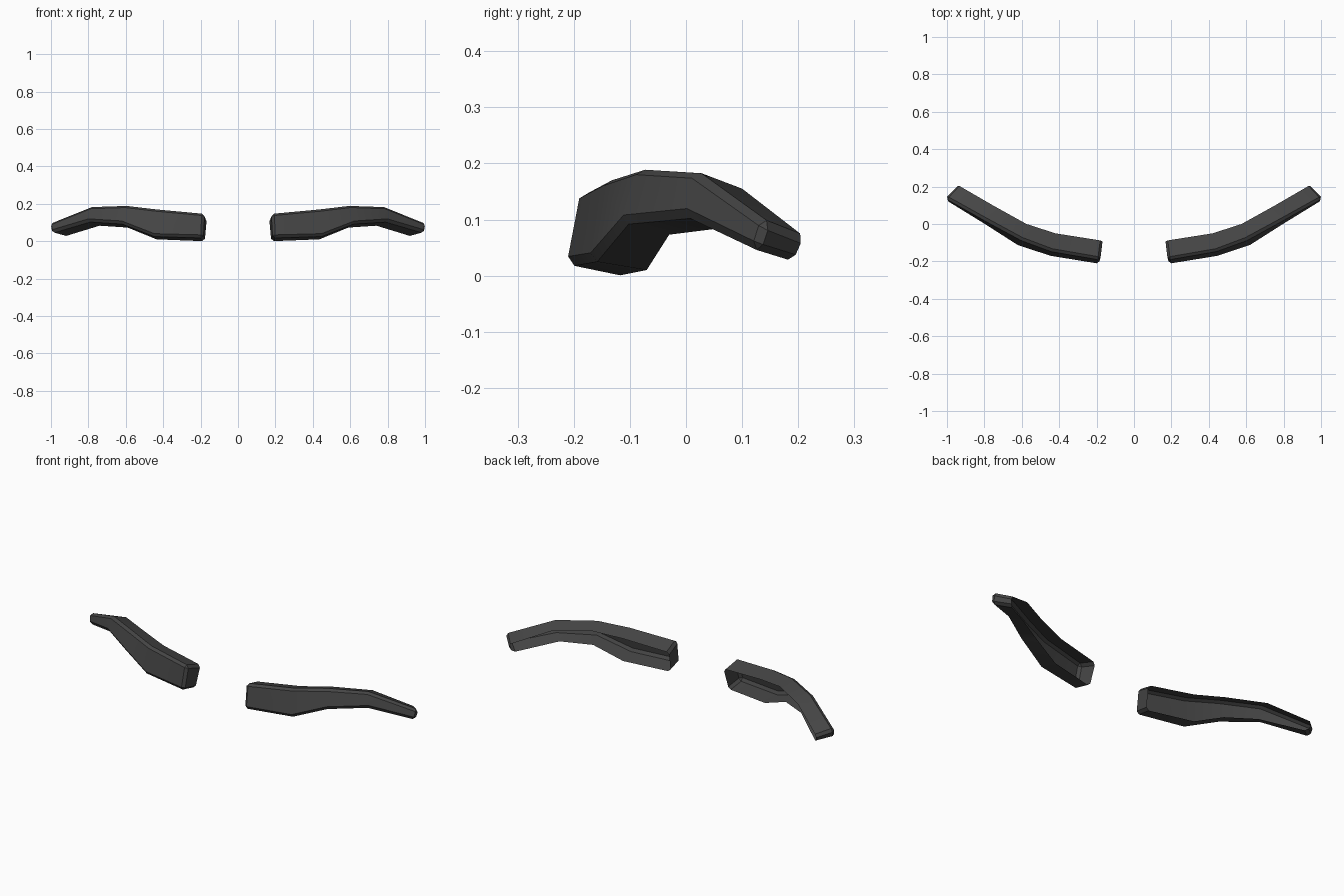
import bpy, bmesh, math

if "Cube" in bpy.data.objects:
    bpy.data.objects.remove(bpy.data.objects["Cube"])

# Cross-sections from the inner end to the outer tip:
# back top, front top, front bottom, back bottom (the back stays open)
SECTIONS = [
    [(.167, -.09, .12), (.180, -.190, .150), (.186, -.215, .02), (.178, -.12, .00)],
    [(.42, -.05, .145), (.44, -.145, .174), (.45, -.172, .027), (.435, -.07, .01)],
    [(.575, .00, .165), (.60, -.085, .193), (.625, -.115, .095), (.59, -.03, .073)],
    [(.755, .10, .155), (.785, .015, .187), (.80, -.002, .106), (.74, .05, .083)],
    [(.945, .21, .07), (1.01, .14, .098), (1.003, .124, .045), (.93, .19, .025)],
]

dark = bpy.data.materials.new("charcoal")
dark.diffuse_color = (.06, .06, .06, 1)
dark.use_nodes = True
dark.node_tree.nodes["Principled BSDF"].inputs["Base Color"].default_value = dark.diffuse_color


def brow(name, side):
    bm = bmesh.new()
    rings = [[bm.verts.new((side * x, y, z)) for x, y, z in s] for s in SECTIONS]
    # Top, front and bottom walls
    for a, b in zip(rings, rings[1:]):
        for i in range(3):
            bm.faces.new((a[i], a[i + 1], b[i + 1], b[i]))
    # End caps
    bm.faces.new(rings[0][::-1])
    bm.faces.new(rings[-1])
    if side < 0:
        bmesh.ops.reverse_faces(bm, faces=bm.faces[:])
    # Chamfer the long front corners and the rims of the caps
    long_edges = [bm.edges.get((a[i], b[i])) for a, b in zip(rings, rings[1:]) for i in (1, 2)]
    rims = [bm.edges.get((r[i], r[i + 1])) for r in (rings[0], rings[-1]) for i in range(3)]
    bmesh.ops.bevel(bm, geom=long_edges + rims, offset=.014, segments=1,
                    profile=.5, affect='EDGES', clamp_overlap=True)
    mesh = bpy.data.meshes.new(name)
    bm.to_mesh(mesh)
    bm.free()
    mesh.materials.append(dark)
    ob = bpy.data.objects.new(name, mesh)
    bpy.context.collection.objects.link(ob)
    bpy.ops.object.select_all(action='DESELECT')
    ob.select_set(True)
    bpy.context.view_layer.objects.active = ob
    bpy.ops.object.shade_smooth_by_angle(angle=math.radians(30))


brow("right_eyebrow", 1)
brow("left_eyebrow", -1)
